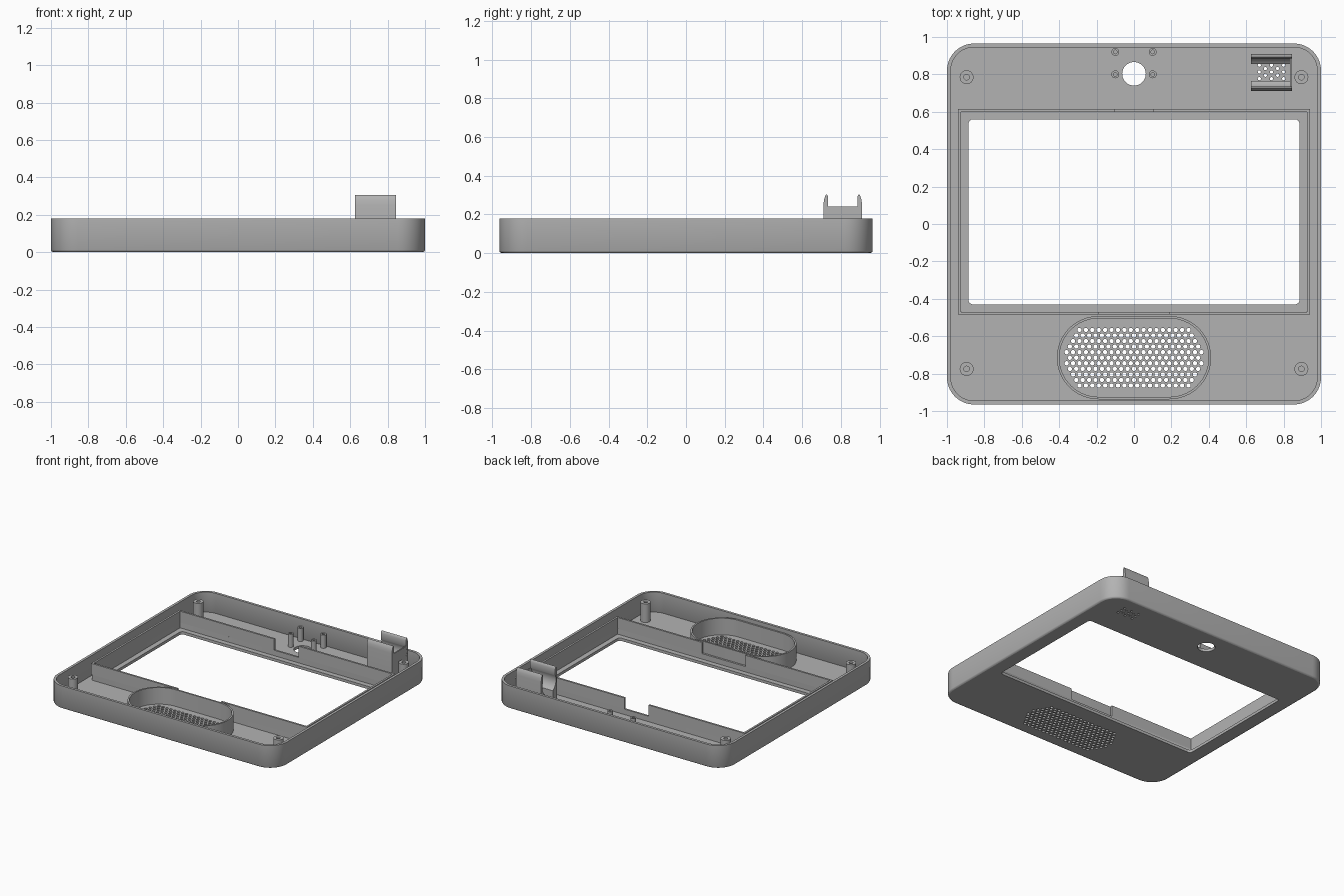
import bpy, bmesh, math
from math import sin, cos, pi

cube = bpy.data.objects.get("Cube")
if cube:
    bpy.data.objects.remove(cube)

grey = bpy.data.materials.new("mid_grey_plastic")
grey.use_nodes = True
COLOUR = (0.45, 0.45, 0.45, 1)
grey.diffuse_color = COLOUR
grey.node_tree.nodes["Principled BSDF"].inputs["Base Color"].default_value = COLOUR
parts = []


def finish(name, mesh):
    bm = bmesh.new()
    bm.from_mesh(mesh)
    bmesh.ops.remove_doubles(bm, verts=bm.verts, dist=1e-5)
    bmesh.ops.recalc_face_normals(bm, faces=bm.faces)
    bm.to_mesh(mesh)
    bm.free()
    mesh.materials.clear()
    mesh.materials.append(grey)
    ob = bpy.data.objects.new(name, mesh)
    bpy.context.collection.objects.link(ob)
    parts.append(ob)
    return ob


def circle(x, y, r, n=24):
    return [(x + r * cos(2 * pi * i / n), y + r * sin(2 * pi * i / n)) for i in range(n)]


def rounded(x0, x1, y0, y1, r, n=10):
    pts = []
    corners = [(x1 - r, y1 - r), (x0 + r, y1 - r), (x0 + r, y0 + r), (x1 - r, y0 + r)]
    for k, (cx, cy) in enumerate(corners):
        for i in range(n + 1):
            a = (k + i / n) * pi / 2
            pts.append((cx + r * cos(a), cy + r * sin(a)))
    return pts


def plate(name, z0, z1, outlines):
    """Extrude filled outlines from z0 to z1; inner outlines become holes."""
    cu = bpy.data.curves.new(name, "CURVE")
    cu.dimensions = "2D"
    cu.fill_mode = "BOTH"
    cu.extrude = (z1 - z0) / 2
    for pts in outlines:
        sp = cu.splines.new("POLY")
        sp.points.add(len(pts) - 1)
        for p, (x, y) in zip(sp.points, pts):
            p.co = (x, y, 0, 1)
        sp.use_cyclic_u = True
    tmp = bpy.data.objects.new(name + "_outline", cu)
    bpy.context.collection.objects.link(tmp)
    dg = bpy.context.evaluated_depsgraph_get()
    mesh = bpy.data.meshes.new_from_object(tmp.evaluated_get(dg))
    bpy.data.objects.remove(tmp)
    mesh.name = name
    for v in mesh.vertices:
        v.co.z += (z0 + z1) / 2
    return finish(name, mesh)


def outer_outline(inset):
    return rounded(inset - 1, 1 - inset, inset - 0.965, 0.965 - inset, 0.145 - inset)


# Outer wall: a closed profile of (inset, height) swept round the outline
profile = [(0.012, 0), (0.004, 0.004), (0, 0.012), (0, 0.18), (0.02, 0.18), (0.02, 0.015)]
bm = bmesh.new()
rings = [[bm.verts.new((x, y, z)) for x, y in outer_outline(d)] for d, z in profile]
for a, b in zip(rings, rings[1:] + rings[:1]):
    for i in range(len(a)):
        j = (i + 1) % len(a)
        bm.faces.new((a[i], a[j], b[j], b[i]))
wall_mesh = bpy.data.meshes.new("outer_wall")
bm.to_mesh(wall_mesh)
bm.free()
finish("outer_wall", wall_mesh)

# Face plate with screen opening, camera hole, speaker grille and small vent
FLOOR = 0.022
holes = [rounded(-0.885, 0.885, -0.43, 0.56, 0.025, 5), circle(0, 0.803, 0.063, 40)]
PITCH = 0.0343
for j in range(-5, 6):
    for i in range(-12, 13):
        x, y = (i + (j % 2) / 2) * PITCH, j * PITCH * 0.866
        if math.hypot(max(abs(x) - 0.19, 0), y) < 0.18:
            holes.append(circle(x, y - 0.715, 0.0118, 10))
for j in range(5):
    for i in range(3 if j % 2 == 0 else 2):
        holes.append(circle(0.67 + 0.065 * (i + (j % 2) / 2), 0.777 + 0.018 * j, 0.009, 8))
plate("face_plate", 0, FLOOR, [outer_outline(0.012)] + holes)

# Screen frame: full low ring, then taller halves leaving cable notches
X, Y0, Y1, T = 0.94, -0.485, 0.615, 0.015
TOP, NOTCH = 0.153, 0.065
plate("screen_frame_base", FLOOR - 0.004, NOTCH,
      [rounded(-X, X, Y0, Y1, 0.015, 4), rounded(T - X, X - T, Y0 + T, Y1 - T, 0.004, 2)])
for side, s in (("left", 1), ("right", -1)):
    half = [(0.105, Y1), (X, Y1), (X, Y0), (0.19, Y0), (0.19, Y0 + T),
            (X - T, Y0 + T), (X - T, Y1 - T), (0.105, Y1 - T)]
    plate(side + "_screen_frame", NOTCH, TOP, [[(s * x, y) for x, y in half]])

# Speaker surround
plate("speaker_surround", FLOOR - 0.004, TOP,
      [rounded(-0.412, 0.412, -0.937, -0.492, 0.222, 16),
       rounded(-0.399, 0.399, -0.924, -0.505, 0.209, 16)])

# Corner screw posts and camera mounting posts
for s, side in ((1, "left"), (-1, "right")):
    for y, end in ((0.785, "top"), (-0.775, "bottom")):
        plate(f"{side}_{end}_screw_post", FLOOR - 0.004, 0.168,
              [circle(s * 0.895, y, 0.037), circle(s * 0.895, y, 0.015, 16)])
    for y, end in ((0.92, "upper"), (0.80, "lower")):
        plate(f"{side}_{end}_camera_post", FLOOR - 0.004, 0.125,
              [circle(s * 0.1, y, 0.021, 16), circle(s * 0.1, y, 0.01, 12)])

# Cylinder clip: two mirrored jaws with a round seat, closed at one end
CY, CZ, R = 0.81, 0.20, 0.085
seat = [(R * cos(a), CZ + R * sin(a)) for a in
        [math.radians(-58 + 86 * i / 14) for i in range(15)]]
jaw = [(0.1, 0.018), (seat[0][0], 0.018)] + seat + [
    (0.075, 0.285), (0.079, 0.3), (0.084, 0.305), (0.091, 0.295), (0.097, 0.275), (0.1, 0.25)]


def across(name, x0, x1, pts):
    ob = plate(name, x0, x1, [pts])
    ob.rotation_euler = (pi / 2, 0, pi / 2)


for s, end in ((1, "back"), (-1, "front")):
    across(end + "_clip_jaw", 0.625, 0.845, [(CY + s * y, z) for y, z in jaw])
across("clip_end_wall", 0.835, 0.8445,
       [(CY - 0.095, 0.018), (CY + 0.095, 0.018), (CY + 0.095, 0.24), (CY - 0.095, 0.24)])

# Smooth rounded surfaces, keep edges crisp
bpy.ops.object.select_all(action="DESELECT")
for ob in parts:
    ob.select_set(True)
bpy.context.view_layer.objects.active = parts[0]
bpy.ops.object.shade_smooth_by_angle(angle=math.radians(40))
